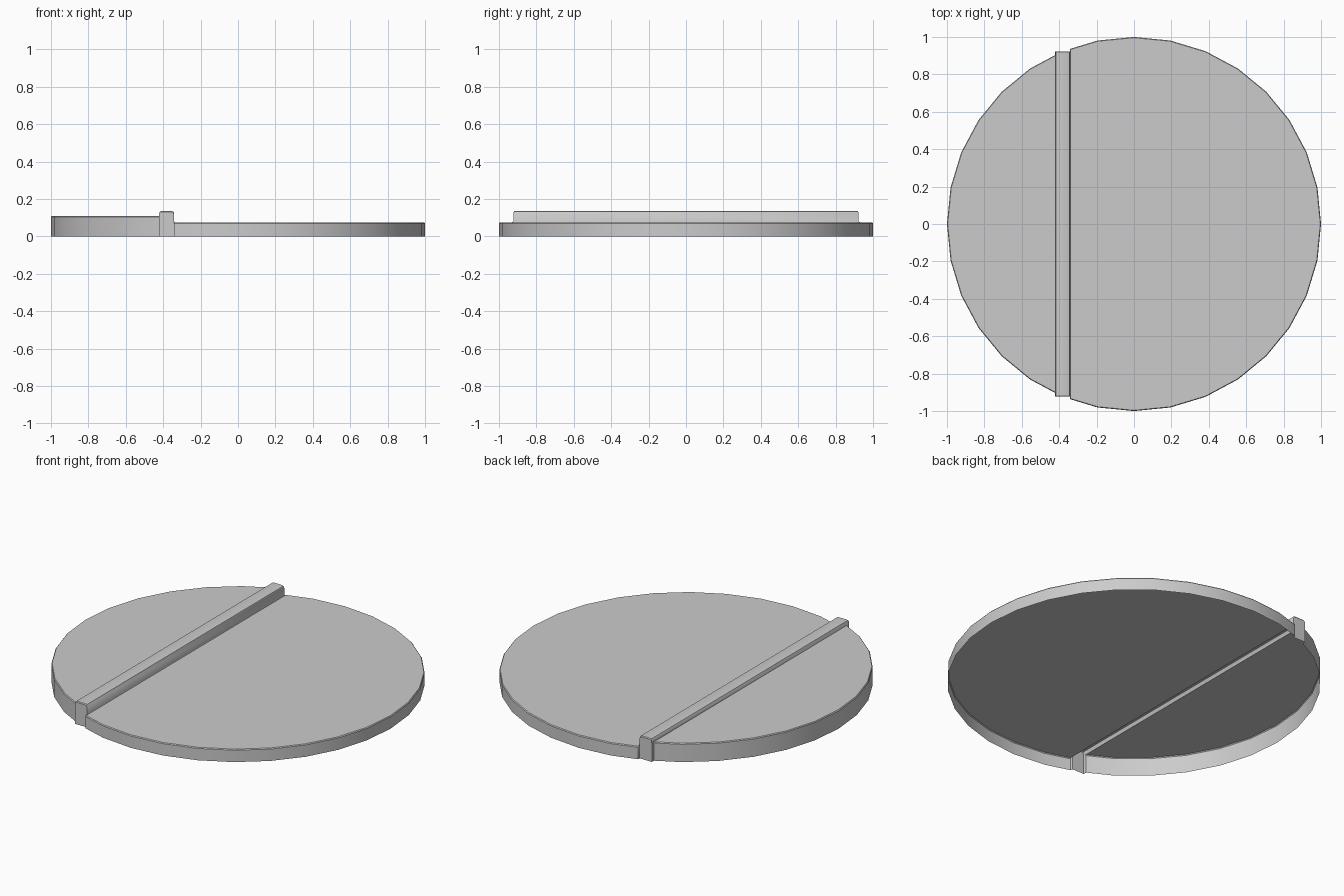
import bpy, bmesh, math

if "Cube" in bpy.data.objects:
    bpy.data.objects.remove(bpy.data.objects["Cube"])

SIDES = 32
LOW, HIGH, CREST = 0.075, 0.11, 0.135
RIDGE_END = 0.922
RIM = 0.996      # slight inset of the softened top rim
DROP = 0.005


def polygon_x(k):
    return -math.cos(k * 2 * math.pi / SIDES)


def polygon_y(k):
    return math.sin(k * 2 * math.pi / SIDES)


def half_width(x):
    """Half chord of the 32-sided disc outline at x."""
    for k in range(SIDES // 2):
        a, b = polygon_x(k), polygon_x(k + 1)
        if a <= x <= b:
            t = (x - a) / (b - a)
            return polygon_y(k) * (1 - t) + polygon_y(k + 1) * t
    return 0.0


# Profile stations along x: (x, top height, half width)
stations = [(polygon_x(k), HIGH, polygon_y(k)) for k in range(6)]
stations.append((-0.423, HIGH, half_width(-0.423)))
ridge = [(-0.422, HIGH), (-0.421, 0.128), (-0.418, 0.133), (-0.411, CREST),
         (-0.355, CREST), (-0.347, 0.132), (-0.343, 0.125), (-0.343, 0.081)]
stations += [(x, z, RIDGE_END) for x, z in ridge]
stations += [(x, LOW, half_width(x)) for x in (-0.341, -0.335)]
stations += [(polygon_x(k), LOW, polygon_y(k)) for k in range(7, SIDES // 2 + 1)]

# Open-bottomed shell: wall, softened rim, top, rim, wall
bm = bmesh.new()
rows = []
for x, z, w in stations:
    section = [(x, -w, 0), (x, -w, z - DROP), (x * RIM, -w * RIM, z),
               (x * RIM, w * RIM, z), (x, w, z - DROP), (x, w, 0)]
    rows.append([bm.verts.new(p) for p in section])
for a, b in zip(rows, rows[1:]):
    for i in range(5):
        bm.faces.new((a[i], b[i], b[i + 1], a[i + 1]))
bmesh.ops.remove_doubles(bm, verts=bm.verts, dist=0.0001)
bmesh.ops.recalc_face_normals(bm, faces=bm.faces)

# Make the top face up
top = max(bm.faces, key=lambda f: f.calc_area())
if top.normal.z < 0:
    bmesh.ops.reverse_faces(bm, faces=bm.faces)

mesh = bpy.data.meshes.new("ridged_disc")
bm.to_mesh(mesh)
bm.free()
disc = bpy.data.objects.new("ridged_disc", mesh)
bpy.context.collection.objects.link(disc)
bpy.context.view_layer.objects.active = disc
disc.select_set(True)
bpy.ops.object.shade_smooth_by_angle(angle=math.radians(35))
